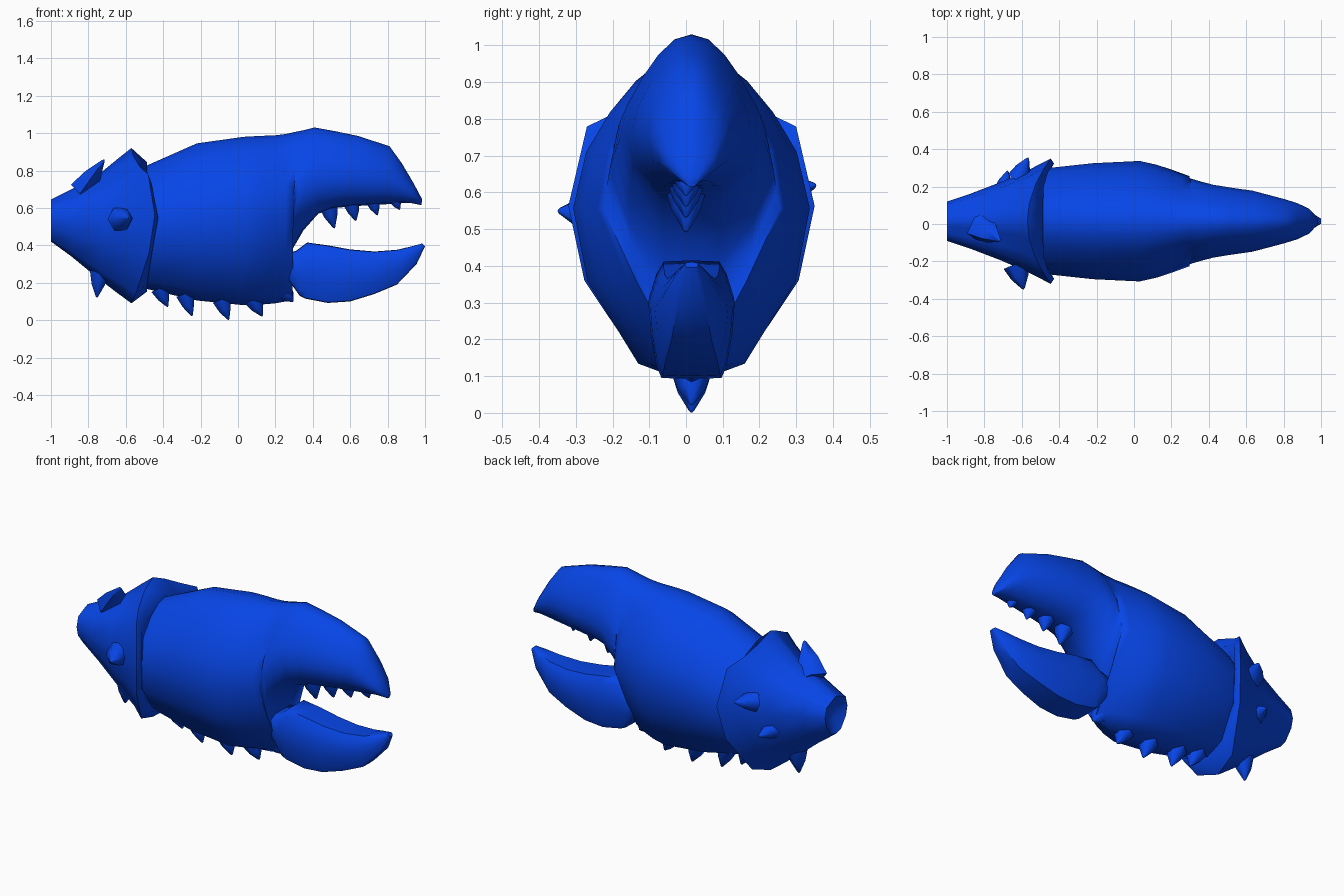
import bpy, bmesh, math
from mathutils import Vector

if "Cube" in bpy.data.objects:
    bpy.data.objects.remove(bpy.data.objects["Cube"])

CY = 0.015  # the claw's middle plane
blue = bpy.data.materials.new("shell_blue")
blue.diffuse_color = (0.002, 0.06, 0.8, 1)
blue.use_nodes = True
blue.node_tree.nodes["Principled BSDF"].inputs["Base Color"].default_value = blue.diffuse_color

# Half cross-sections: (fraction of half width, fraction of height), top to bottom
EGG = [(0, 1), (.24, .98), (.47, .915), (.69, .82), (.89, .70), (1, .53), (.88, .31), (.45, .06), (0, 0)]
COLLAR = [(0, 1), (.28, .95), (.6, .88), (.85, .83), (1, .57), (.87, .325), (.43, .06), (0, 0)]
PINCER = [(0, 1), (.65, .99), (.82, .88), (1, .66), (.95, .4), (.82, .12), (.7, .01), (0, 0)]


def finish(bm, name, angle):
    bmesh.ops.remove_doubles(bm, verts=bm.verts, dist=0.0005)
    bmesh.ops.recalc_face_normals(bm, faces=bm.faces)
    mesh = bpy.data.meshes.new(name)
    bm.to_mesh(mesh)
    bm.free()
    mesh.materials.append(blue)
    ob = bpy.data.objects.new(name, mesh)
    bpy.context.collection.objects.link(ob)
    bpy.ops.object.select_all(action='DESELECT')
    ob.select_set(True)
    bpy.context.view_layer.objects.active = ob
    bpy.ops.object.shade_smooth_by_angle(angle=math.radians(angle))
    return ob


def loft(name, profile, sections, angle=60):
    """Sections: top x, top z, bottom x, bottom z, half width, then optional forward bulge
    of the sides, its power, narrowing of the lower part, and sag of the widest point."""
    bm = bmesh.new()
    loop = profile + [(-u, v) for u, v in profile[-2:0:-1]]
    rings = []
    for tx, tz, bx, bz, hw, *extra in sections:
        bulge, power, narrow, sag = (extra + [0, 1, 0, 1][len(extra):])
        ring = []
        for u, v in loop:
            t = v ** sag
            ring.append(bm.verts.new((bx + (tx - bx) * t + bulge * abs(u) ** power,
                                      CY + u * hw * (1 - narrow * max(0, 1 - v / .53)),
                                      bz + (tz - bz) * t)))
        rings.append(ring)
    n = len(loop)
    for a, b in zip(rings, rings[1:]):
        for i in range(n):
            j = (i + 1) % n
            bm.faces.new((a[i], a[j], b[j], b[i]))
    bm.faces.new(rings[0])
    bm.faces.new(rings[-1])
    return finish(bm, name, angle)


def spike(name, base, tip, radius, side=None, sides=6):
    """Thorn with a slightly swollen root."""
    base, tip = Vector(base), Vector(tip)
    axis = tip - base
    rot = axis.to_track_quat('Z', 'Y')
    bm = bmesh.new()
    rings = []
    for t, s in ((0, 1), (.5, .68), (.95, .13)):
        rings.append([bm.verts.new(base + axis * t + rot @ Vector(
            (radius * s * math.cos(2 * math.pi * k / sides),
             (side or radius) * s * math.sin(2 * math.pi * k / sides), 0)))
            for k in range(sides)])
    end = bm.verts.new(tip)
    for k in range(sides):
        j = (k + 1) % sides
        for a, b in zip(rings, rings[1:]):
            bm.faces.new((a[k], a[j], b[j], b[k]))
        bm.faces.new((rings[-1][k], rings[-1][j], end))
    bm.faces.new(rings[0])
    return finish(bm, name, 62)


# Palm running into the fixed upper finger
loft("palm_and_upper_finger", EGG, [
    (-.56, .79, -.56, .2, .26, .05),
    (-.48, .83, -.48, .165, .285, .03),
    (-.22, .945, -.22, .105, .31),
    (.03, .98, .03, .08, .322),
    (.12, .985, .12, .083, .302, 0, 1, .12, 1),
    (.20, .988, .20, .09, .276, 0, 1, .35, 1.03),
    (.255, .995, .255, .10, .256, 0, 1, .58, 1.06),
    (.30, 1.005, .292, .11, .241, 0, 1, .72, 1.1),
    (.325, 1.01, .265, .25, .232, 0, 1, .5, 1.2),
    (.348, 1.015, .292, .38, .224, 0, 1, .35, 1.3),
    (.378, 1.022, .35, .48, .211, 0, 1, .2, 1.4),
    (.41, 1.03, .43, .57, .195, 0, 1, .1, 1.5),
    (.52, 1.01, .52, .60, .179, 0, 1, 0, 1.5),
    (.64, .985, .63, .61, .163, 0, 1, 0, 1.4),
    (.81, .93, .80, .62, .118, 0, 1, 0, 1.3),
    (.875, .84, .87, .625, .097, 0, 1, 0, 1.2),
    (.94, .73, .93, .625, .067),
    (.985, .645, .98, .615, .018)], 70)

# Hinged lower finger
loft("lower_finger", PINCER, [
    (.228, .29, .235, .215, .09),
    (.27, .36, .28, .20, .108),
    (.31, .37, .33, .13, .114),
    (.37, .415, .36, .115, .116),
    (.48, .40, .48, .092, .117),
    (.60, .378, .60, .10, .112),
    (.73, .367, .73, .14, .10),
    (.85, .376, .85, .19, .08),
    (.93, .395, .955, .30, .05),
    (.985, .41, 1.0, .395, .018)], 50)

# Flared wrist with a thick collar, chevron-shaped at the sides, and a shallow socket
loft("wrist", COLLAR, [
    (-.96, .57, -.96, .49, .04),
    (-1, .645, -1, .42, .105),
    (-.89, .70, -.89, .34, .145, .01),
    (-.75, .775, -.75, .225, .21, .04),
    (-.64, .865, -.645, .145, .275, .08),
    (-.57, .92, -.57, .09, .335, .125, 2),
    (-.487, .845, -.487, .152, .308, .06, 5),
    (-.51, .78, -.51, .21, .25, .03)], 70)

# Thorns on the wrist
spike("wrist_top_thorn", (-.83, -.01, .70), (-.715, -.09, .86), .085, .065, 5)
spike("wrist_front_thorn", (-.63, -.22, .54), (-.59, -.35, .55), .07)
spike("wrist_back_thorn", (-.62, .24, .60), (-.565, .355, .62), .06)
spike("wrist_back_low_thorn", (-.70, .18, .43), (-.675, .285, .42), .05)
spike("wrist_bottom_thorn", (-.74, CY, .26), (-.755, CY, .12), .06)

# Thorns under the palm: base x, base z, tip x, tip z
for i, (bx, bz, tx, tz) in enumerate([(-.42, .17, -.375, .07), (-.285, .14, -.245, .02),
                                      (-.09, .11, -.05, .0), (.08, .11, .13, .02),
                                      (.25, .15, .295, .098)]):
    spike(f"palm_thorn_{i + 1}", (bx, CY, bz), (tx, CY, tz), .055)

# Teeth under the upper finger: base x, base z, tip x, tip z, radius
for i, (bx, bz, tx, tz, r) in enumerate([(.48, .62, .515, .49, .06), (.605, .63, .63, .53, .052),
                                         (.72, .64, .745, .56, .045), (.84, .64, .865, .59, .035)]):
    spike(f"finger_tooth_{i + 1}", (bx, CY - .015, bz), (tx, CY - .015, tz), r)
